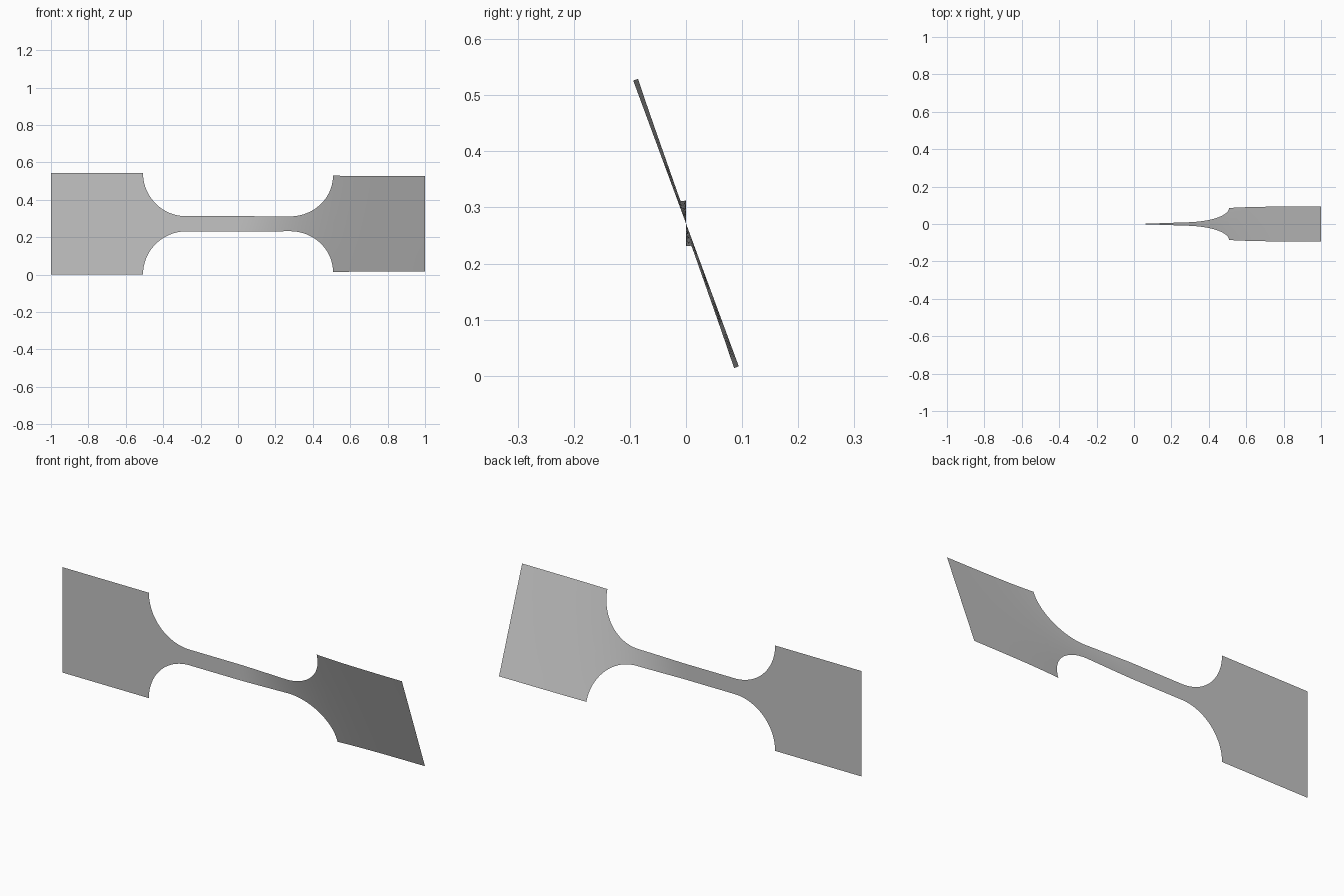
import bpy
import bmesh
import math

if "Cube" in bpy.data.objects:
    bpy.data.objects.remove(bpy.data.objects["Cube"], do_unlink=True)

HALF = 0.2715      # half height of the grips
NECK = 0.0405      # half height of the neck
RADIUS = HALF - NECK
GRIP_X = 0.508     # inner edge of each grip
FILLET_X = GRIP_X - RADIUS
ROWS = 8

# Metal colour
metal = bpy.data.materials.new("grey_metal")
metal.use_nodes = True
grey = (0.55, 0.55, 0.55, 1)
metal.diffuse_color = grey
metal.node_tree.nodes["Principled BSDF"].inputs["Base Color"].default_value = grey


def twist(x):
    """Twist angle, zero on the clamped half and levelling off in the other grip."""
    if x <= 0:
        return 0.0
    return math.radians(20.3) * (1 - math.exp(-(x / 0.287) ** 1.5))


# Half outline: straight neck, quarter-circle fillet, rectangular grip
outline = [(FILLET_X * i / 12, NECK) for i in range(12)]
for i in range(25):
    a = math.pi / 2 * i / 24
    outline.append((FILLET_X + RADIUS * math.sin(a), HALF - RADIUS * math.cos(a)))
outline += [(GRIP_X + (1 - GRIP_X) * i / 12, HALF) for i in range(1, 13)]
stations = [(-x, h) for x, h in reversed(outline[1:])] + outline

# Thin sheet spanned across the stations, each turned by the twist
bm = bmesh.new()
columns = []
for x, h in stations:
    a = twist(x)
    column = []
    for j in range(ROWS + 1):
        s = h * (2 * j / ROWS - 1)
        column.append(bm.verts.new((x, -s * math.sin(a), HALF + s * math.cos(a))))
    columns.append(column)
for c, d in zip(columns, columns[1:]):
    for j in range(ROWS):
        bm.faces.new((c[j], d[j], d[j + 1], c[j + 1])).smooth = True

mesh = bpy.data.meshes.new("twisted_test_strip")
bm.to_mesh(mesh)
bm.free()
mesh.materials.append(metal)
strip = bpy.data.objects.new("twisted_test_strip", mesh)
bpy.context.collection.objects.link(strip)
